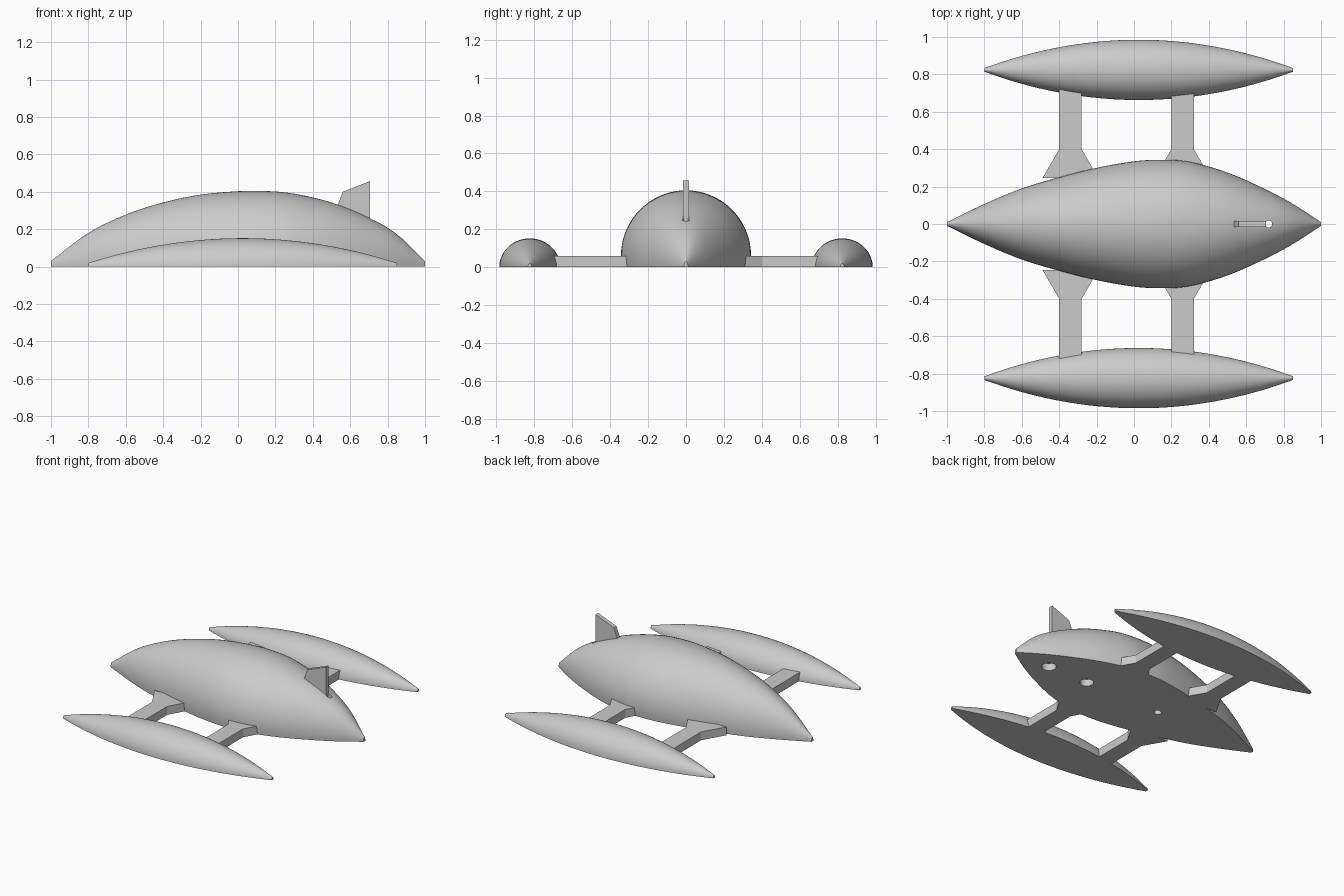
import bpy, bmesh, math

cube = bpy.data.objects.get("Cube")
if cube:
    bpy.data.objects.remove(cube, do_unlink=True)

grey = bpy.data.materials.new("light_grey")
grey.use_nodes = True
grey.diffuse_color = (0.6, 0.6, 0.6, 1)
grey.node_tree.nodes["Principled BSDF"].inputs["Base Color"].default_value = (0.6, 0.6, 0.6, 1)


def finish(name, bm):
    bmesh.ops.recalc_face_normals(bm, faces=bm.faces)
    mesh = bpy.data.meshes.new(name)
    bm.to_mesh(mesh)
    bm.free()
    mesh.materials.append(grey)
    obj = bpy.data.objects.new(name, mesh)
    bpy.context.collection.objects.link(obj)
    return obj


def activate(obj):
    bpy.ops.object.select_all(action='DESELECT')
    obj.select_set(True)
    bpy.context.view_layer.objects.active = obj


def smooth(obj):
    activate(obj)
    bpy.ops.object.shade_smooth_by_angle(angle=math.radians(35))


def resample(stations, steps):
    """Smooth curve through (x, half_width, height) stations."""
    first = [2 * a - b for a, b in zip(stations[0], stations[1])]
    last = [2 * a - b for a, b in zip(stations[-1], stations[-2])]
    pts = [first, *stations, last]
    out = []
    for p0, p1, p2, p3 in zip(pts, pts[1:], pts[2:], pts[3:]):
        for i in range(steps):
            t = i / steps
            out.append([b + 0.5 * t * (c - a + t * (2*a - 5*b + 4*c - d + t * (3*(b - c) + d - a)))
                        for a, b, c, d in zip(p0, p1, p2, p3)])
    return out + [list(stations[-1])]


def loft(name, stations, y=0, lift=0, segments=40):
    """Flat-bottomed body; lift is the level of the widest line as a share of height."""
    bm = bmesh.new()
    rings = []
    for x, w, h in resample(stations, 5):
        c = lift * h
        start = -math.asin(c / (h - c))
        ring = []
        for i in range(segments + 1):
            a = start + (math.pi - 2 * start) * i / segments
            ring.append(bm.verts.new((x, y + w * math.cos(a), c + (h - c) * math.sin(a))))
        rings.append(ring)
    for r, s in zip(rings, rings[1:]):
        for i in range(segments):
            bm.faces.new((r[i], r[i + 1], s[i + 1], s[i]))
    bm.faces.new(rings[0])
    bm.faces.new(rings[-1])
    bm.faces.new([r[0] for r in rings] + [r[-1] for r in reversed(rings)])
    return finish(name, bm)


def prism(name, outline, offset):
    bm = bmesh.new()
    face = bm.faces.new([bm.verts.new(p) for p in outline])
    extruded = bmesh.ops.extrude_face_region(bm, geom=[face])["geom"]
    moved = [g for g in extruded if isinstance(g, bmesh.types.BMVert)]
    bmesh.ops.translate(bm, verts=moved, vec=offset)
    return finish(name, bm)


def bore(obj, x, radius, depth):
    """Drill a round hole upward from the flat underside."""
    bpy.ops.mesh.primitive_cylinder_add(vertices=32, radius=radius, depth=depth + 0.1,
                                        location=(x, 0, (depth - 0.1) / 2))
    cutter = bpy.context.object
    cutter.hide_render = True
    cutter.data.materials.append(grey)
    activate(obj)
    mod = obj.modifiers.new("bore", 'BOOLEAN')
    mod.operation = 'DIFFERENCE'
    mod.solver = 'EXACT'
    mod.object = cutter
    bpy.ops.object.modifier_apply(modifier=mod.name)
    bpy.data.objects.remove(cutter, do_unlink=True)


# Main hull with underside sockets and one hole right through behind the fin
hull = loft("hull", [
    (-1, 0.01, 0.03), (-0.8, 0.107, 0.18), (-0.6, 0.19, 0.278), (-0.4, 0.25, 0.343),
    (-0.2, 0.3, 0.385), (0, 0.335, 0.403), (0.15, 0.343, 0.404), (0.3, 0.332, 0.39),
    (0.5, 0.275, 0.343), (0.7, 0.187, 0.262), (0.85, 0.107, 0.173), (1, 0.01, 0.03)], lift=0.15)
bore(hull, 0.72, 0.048, 0.05)
bore(hull, 0.40, 0.045, 0.05)
bore(hull, -0.2, 0.025, 0.05)
bore(hull, 0.72, 0.019, 0.5)
smooth(hull)

# Side floats
pod_profile = []
for i in range(13):
    t = -1 + i / 6
    pod_profile.append((0.025 + 0.825 * t, 0.01 + 0.151 * (1 - t * t), 0.02 + 0.132 * (1 - t * t)))

for side, sign in (("left", -1), ("right", 1)):
    y_side = "front" if sign < 0 else "back"
    smooth(loft(y_side + "_float", pod_profile, y=sign * 0.824))
    # Struts that flare out where they meet the hull
    for label, x0 in (("nose", -0.4), ("tail", 0.2)):
        x1 = x0 + 0.12
        shape = [(x0, 0.76), (x0, 0.4), (x0 - 0.09, 0.245), (x1 + 0.09, 0.245), (x1, 0.4), (x1, 0.76)]
        prism(f"{y_side}_{label}_strut", [(x, sign * y, 0) for x, y in shape], (0, 0, 0.06))

# Upright tail fin
prism("tail_fin", [(x, -0.015, z) for x, z in
                   ((0.5, 0.24), (0.56, 0.4), (0.705, 0.457), (0.705, 0.22))], (0, 0.03, 0))
